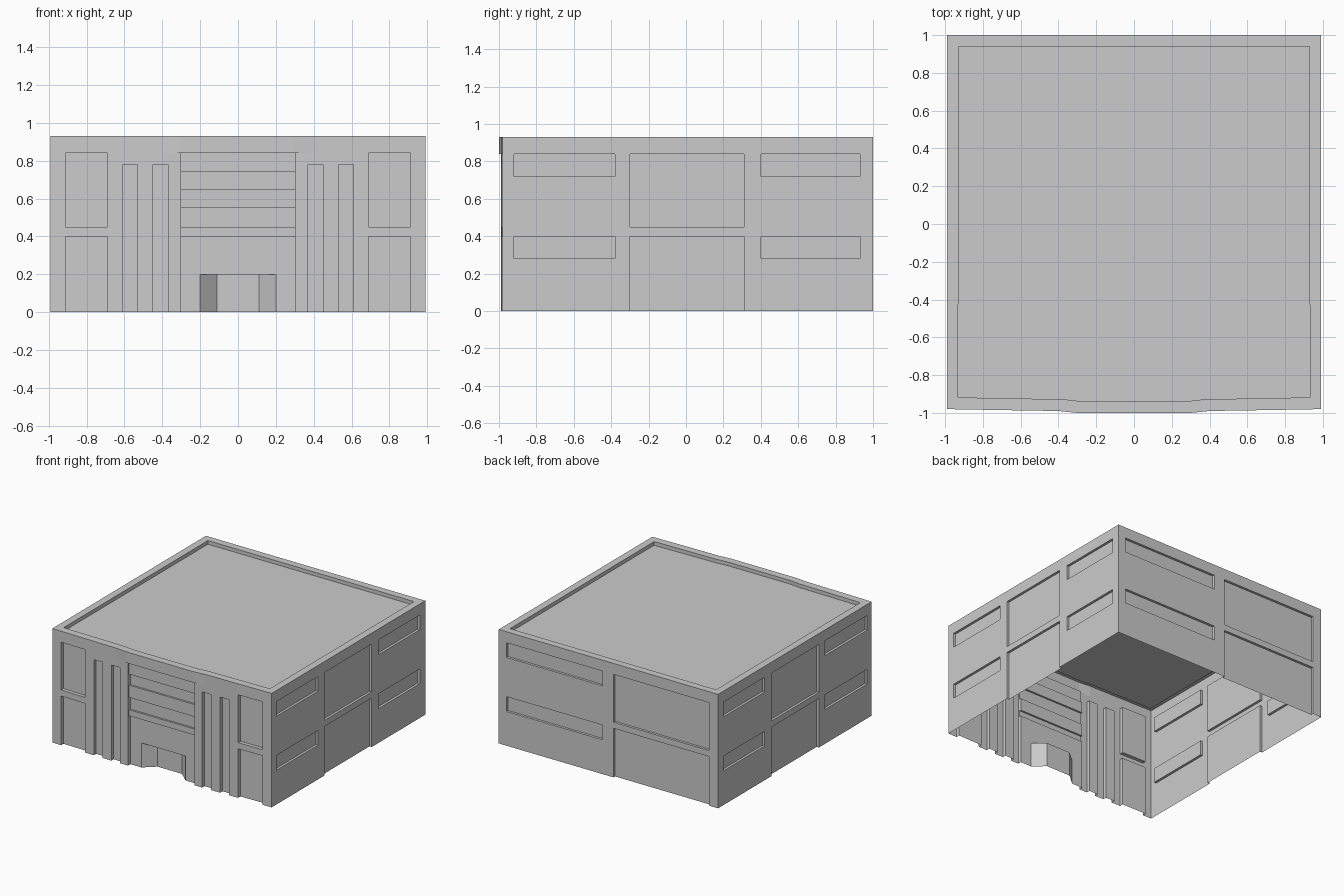
import bpy, bmesh
from mathutils import Vector

if "Cube" in bpy.data.objects:
    bpy.data.objects.remove(bpy.data.objects["Cube"])

HALF, TOP, BACK, FRONT = 0.99, 0.93, 1.0, -0.98
BOW = [(0.3, -1.0), (0.4, -0.99), (0.65, -0.986), (HALF, FRONT)]

concrete = bpy.data.materials.new("concrete_grey")
concrete.use_nodes = True
GREY = (0.6, 0.6, 0.6, 1)
concrete.diffuse_color = GREY
concrete.node_tree.nodes["Principled BSDF"].inputs["Base Color"].default_value = GREY


def bow(x):
    """Front edge of the roof band, slightly bowed outward."""
    x = abs(x)
    if x <= BOW[0][0]:
        return BOW[0][1]
    for (x0, y0), (x1, y1) in zip(BOW, BOW[1:]):
        if x <= x1 + 1e-6:
            return y0 + (y1 - y0) * (x - x0) / (x1 - x0)
    return FRONT


def finish(name, bm, outward):
    bmesh.ops.remove_doubles(bm, verts=bm.verts, dist=1e-4)
    bmesh.ops.recalc_face_normals(bm, faces=bm.faces)
    bm.faces.ensure_lookup_table()
    if bm.faces[0].normal.dot(Vector(outward)) < 0:
        bmesh.ops.reverse_faces(bm, faces=bm.faces)
    mesh = bpy.data.meshes.new(name)
    bm.to_mesh(mesh)
    bm.free()
    mesh.materials.append(concrete)
    obj = bpy.data.objects.new(name, mesh)
    bpy.context.collection.objects.link(obj)


def wall(name, us, vs, depth, place, outward):
    """Thin wall on a grid of cells; steps join cells of different depth."""
    bm = bmesh.new()

    def face(points):
        unique = []
        for p in points:
            if all((p - q).length > 1e-5 for q in unique):
                unique.append(p)
        if len(unique) > 2:
            bm.faces.new([bm.verts.new(p) for p in unique])

    cols, rows = list(zip(us, us[1:])), list(zip(vs, vs[1:]))
    mid = lambda pair: sum(pair) / 2
    at = lambda u, v, c, r: Vector(place(u, v, depth(u, mid(c), mid(r))))
    for i, c in enumerate(cols):
        for j, r in enumerate(rows):
            (a, b), (lo, hi) = c, r
            face([at(a, lo, c, r), at(b, lo, c, r), at(b, hi, c, r), at(a, hi, c, r)])
            if i + 1 < len(cols):
                n = cols[i + 1]
                face([at(b, lo, c, r), at(b, lo, n, r), at(b, hi, n, r), at(b, hi, c, r)])
            if j + 1 < len(rows):
                n = rows[j + 1]
                face([at(a, hi, c, r), at(b, hi, c, r), at(b, hi, c, n), at(a, hi, c, n)])
    finish(name, bm, outward)


def tall_bay(v):
    return v < 0.40 or 0.45 < v < 0.84


def strip_row(v):
    return 0.28 < v < 0.40 or 0.72 < v < 0.84


LEVELS = [0, 0.28, 0.40, 0.45, 0.72, 0.84, TOP]


# Side walls: a tall middle bay between strip windows
def side_depth(u, uc, vc):
    if -0.30 < uc < 0.31:
        return 0.02 if tall_bay(vc) else 0
    strip = -0.92 < uc < -0.38 or 0.40 < uc < 0.93
    return 0.02 if strip and strip_row(vc) else 0


side_cuts = [FRONT, -0.92, -0.38, -0.30, 0.31, 0.40, 0.93, BACK]
for name, s in (("left_wall", 1), ("right_wall", -1)):
    wall(name, side_cuts, LEVELS, side_depth,
         lambda u, v, d, s=s: (s * (HALF - d), u, v), (s, 0, 0))


# Back wall: strip windows on one half, a tall bay on the other
def back_depth(u, uc, vc):
    if -0.91 < uc < -0.045:
        return 0.02 if tall_bay(vc) else 0
    return 0.02 if 0.055 < uc < 0.92 and strip_row(vc) else 0


wall("back_wall", [-HALF, -0.91, -0.045, 0.055, 0.92, HALF], LEVELS, back_depth,
     lambda u, v, d: (u, BACK - d, v), (0, 1, 0))


# Front wall: corner bays, slots, louvred centre and splayed doorway
def front_depth(u, uc, vc):
    x, edge = abs(uc), abs(u)
    if vc > 0.84:
        return bow(u)
    base = max(bow(u), bow(0.4))
    if x < 0.30:
        if vc < 0.20 and x < 0.20:
            splay = min(1, max(0, (0.20 - edge) / 0.09))
            return base + 0.03 + 0.08 * splay
        spandrel = 0.40 < vc < 0.45 or 0.55 < vc < 0.65 or vc > 0.74
        return base + (0.015 if spandrel else 0.03)
    if (0.37 < x < 0.45 or 0.53 < x < 0.61) and vc < 0.78:
        return base + 0.03
    if 0.69 < x < 0.91 and tall_bay(vc):
        return base + 0.03
    return base


half_cuts = [0.11, 0.20, 0.30, 0.37, 0.40, 0.45, 0.53, 0.61, 0.65, 0.69, 0.91, HALF]
front_cuts = [-x for x in reversed(half_cuts)] + half_cuts
front_levels = [0, 0.20, 0.40, 0.45, 0.55, 0.65, 0.74, 0.78, 0.84, TOP]
wall("front_wall", front_cuts, front_levels, front_depth,
     lambda u, v, d: (u, d, v), (0, -1, 0))

# Roof: flat parapet rim around a slightly sunken deck
bm = bmesh.new()
bow_x = [-x for x, _ in reversed(BOW)] + [x for x, _ in BOW]
outer = [(x, bow(x)) for x in bow_x] + [(HALF, BACK), (-HALF, BACK)]
inner = [(x * 0.94, bow(x) + 0.062) for x in bow_x] + [(0.93, 0.94), (-0.93, 0.94)]
loops = [[bm.verts.new((x, y, z)) for x, y in pts]
         for pts, z in ((outer, TOP), (inner, TOP), (inner, TOP - 0.03))]
for a, b in zip(loops, loops[1:]):
    for i in range(len(a)):
        k = (i + 1) % len(a)
        bm.faces.new((a[i], a[k], b[k], b[i]))
bm.faces.new(loops[-1])
finish("parapet_roof", bm, (0, 0, 1))
